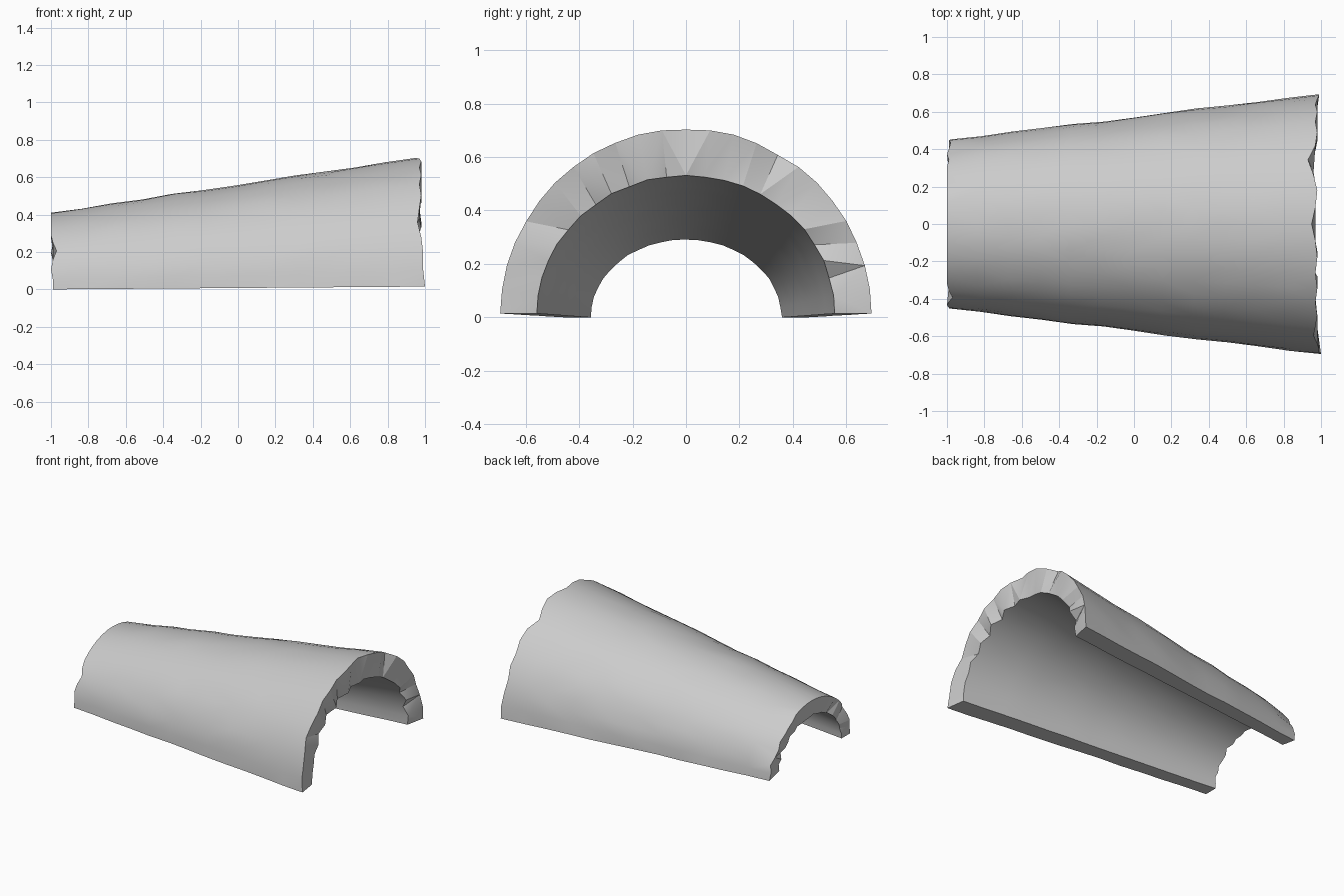
import bpy, bmesh, math, random

random.seed(4)
if "Cube" in bpy.data.objects:
    bpy.data.objects.remove(bpy.data.objects["Cube"], do_unlink=True)

STEPS, RINGS = 24, 12

# Broken-edge setbacks in hundredths, running from the back edge over to the front edge
wide_outer = [1, 1, 2, 3, 2, 3, 2, 3, 7, 4, 2, 3, 5, 3, 2, 3, 2, 3, 2, 3, 4, 2, 1, 1, 0]
wide_inner = [4, 3, 6, 2, 5, 2, 3, 5, 4, 3, 4, 5, 3, 5, 2, 6, 2, 6, 3, 5, 2, 3, 2, 2, 2]
thin_outer = [2, 1, 2, 1, 0, 1, 0, 0, 0, 0, 0, 0, 0, 0, 0, 0, 0, 0, 0, 1, 3, 1, 0, 1, 1]
thin_inner = [4, 1, 2, 1, 3, 1, 1, 2, 1, 2, 1, 1, 1, 2, 1, 2, 1, 3, 1, 1, 2, 1, 2, 1, 1]


def mix(a, b, t):
    return a + (b - a) * t


def shell_grid(bm, width, height, thin_cut, wide_cut, rough):
    """Tapered half-pipe skin: one row of vertices for each station along x."""
    rows = []
    for r in range(RINGS + 1):
        t = r / RINGS
        ring_wobble = random.uniform(-rough, rough)
        row = []
        for s in range(STEPS + 1):
            a = math.pi * s / STEPS
            x = mix(-1 + thin_cut[s] / 100, 1 - wide_cut[s] / 100, t)
            f = (x + 1) / 2
            k = 1
            if 0 < r < RINGS:
                k += ring_wobble + random.uniform(-rough, rough) / 2
            elif r == 0 and rough > 0.005 and 3 <= s <= 8:
                k = 0.96        # chipped corner of the narrow end
            row.append(bm.verts.new((x, mix(*width, f) * k * math.cos(a),
                                     0.015 * f + mix(*height, f) * k * math.sin(a))))
        rows.append(row)
    return rows


def bridge(bm, first, second):
    for i in range(len(first) - 1):
        bm.faces.new((first[i], first[i + 1], second[i + 1], second[i]))


bm = bmesh.new()
outer = shell_grid(bm, (0.45, 0.695), (0.41, 0.695), thin_outer, wide_outer, 0.008)
inner = shell_grid(bm, (0.355, 0.56), (0.29, 0.52), thin_inner, wide_inner, 0.004)

# Outer and inner skins
for skin in (outer, inner):
    for a, b in zip(skin, skin[1:]):
        bridge(bm, a, b)
# Broken end rims
for r in (0, -1):
    bridge(bm, outer[r], inner[r])
# Flat long edges
for s in (0, -1):
    bridge(bm, [row[s] for row in outer], [row[s] for row in inner])

bmesh.ops.triangulate(bm, faces=bm.faces[:])
bmesh.ops.recalc_face_normals(bm, faces=bm.faces[:])
mesh = bpy.data.meshes.new("broken_half_pipe")
bm.to_mesh(mesh)
bm.free()

# Plain grey surface
grey = bpy.data.materials.new("plain grey")
grey.use_nodes = True
colour = (0.6, 0.6, 0.6, 1)
grey.diffuse_color = colour
grey.node_tree.nodes["Principled BSDF"].inputs["Base Color"].default_value = colour
mesh.materials.append(grey)

pipe = bpy.data.objects.new("broken_half_pipe", mesh)
bpy.context.collection.objects.link(pipe)
bpy.context.view_layer.objects.active = pipe
pipe.select_set(True)
bpy.ops.object.shade_smooth_by_angle(angle=math.radians(25))
